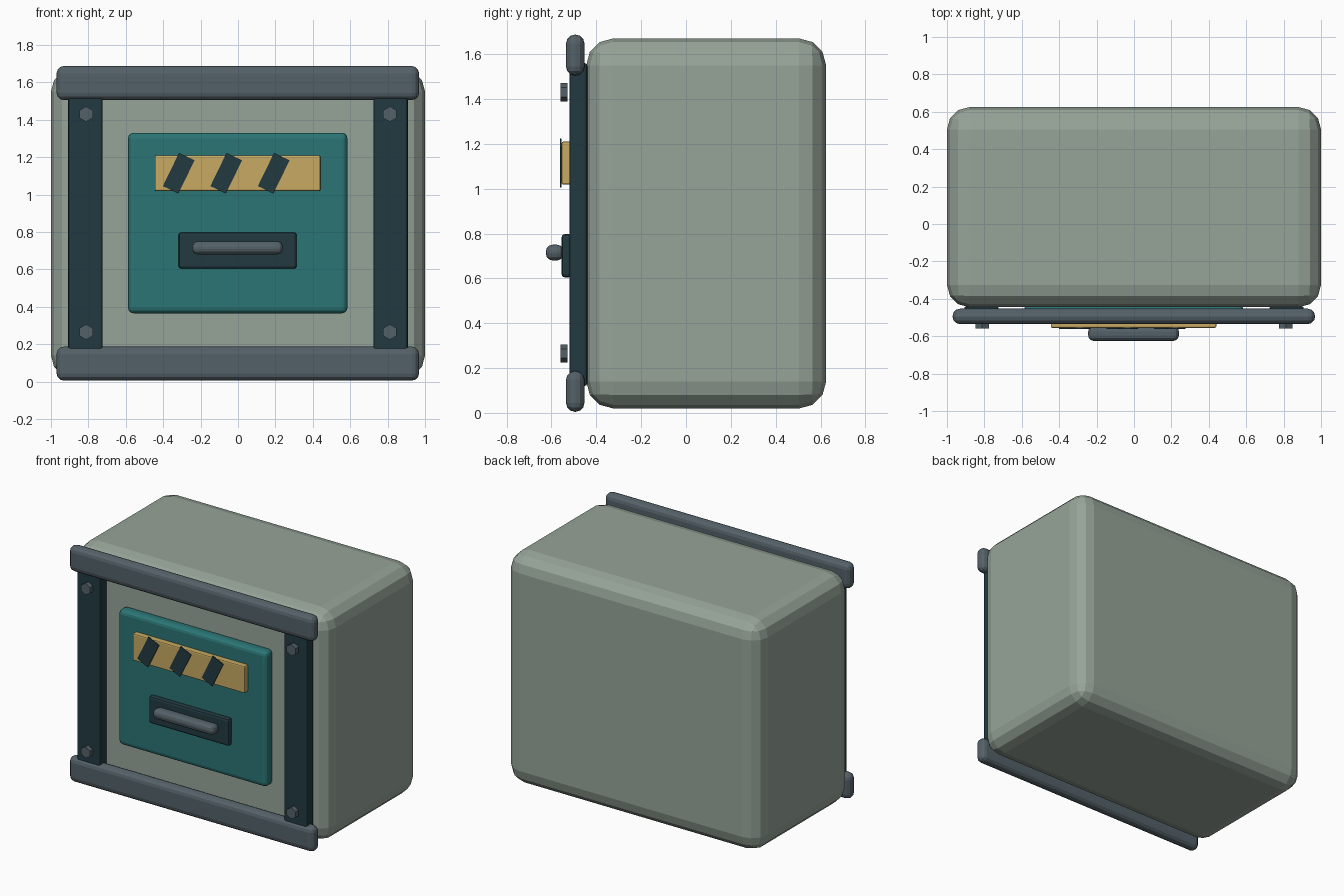
import bpy
import math

if "Cube" in bpy.data.objects:
    bpy.data.objects.remove(bpy.data.objects["Cube"])


def material(name, rgb):
    m = bpy.data.materials.new(name)
    lin = [((c / 255 + 0.055) / 1.055) ** 2.4 for c in rgb]
    m.diffuse_color = (*lin, 1)
    m.use_nodes = True
    m.node_tree.nodes["Principled BSDF"].inputs["Base Color"].default_value = m.diffuse_color
    return m


SAGE = material("sage_paint", (150, 164, 152))
STEEL = material("grey_steel", (84, 97, 104))
DARK = material("dark_slate", (34, 58, 65))
TEAL = material("teal_paint", (43, 117, 117))
YELLOW = material("warning_yellow", (200, 170, 98))


def finish(ob, name, mat, bevel=0, segments=2):
    """Name, colour and round the edges of a part."""
    ob.name = name
    ob.data.materials.append(mat)
    if bevel:
        b = ob.modifiers.new("rounded_edges", 'BEVEL')
        b.width = bevel
        b.segments = segments
        b.limit_method = 'ANGLE'
    return ob


def box(name, x, y, z, mat, bevel=0, segments=2):
    """Box from its (min, max) range on each axis."""
    bpy.ops.mesh.primitive_cube_add(size=1, location=[sum(r) / 2 for r in (x, y, z)])
    ob = bpy.context.object
    ob.scale = [r[1] - r[0] for r in (x, y, z)]
    bpy.ops.object.transform_apply(location=False, rotation=False, scale=True)
    return finish(ob, name, mat, bevel, segments)


# Main cabinet
box("cabinet_body", (-1, 1), (-0.445, 0.625), (0.02, 1.67), SAGE, 0.12, 3)

# Horizontal rails of the front frame
for name, z in (("bottom_rail", (0.005, 0.187)), ("top_rail", (1.505, 1.687))):
    box(name, (-0.97, 0.968), (-0.535, -0.453), z, STEEL, 0.039, 3)

# Upright posts and their hexagonal bolts
for side, s in (("left", -1), ("right", 1)):
    cx = s * 0.816
    box(side + "_post", (cx - 0.092, cx + 0.092), (-0.52, -0.44), (0.12, 1.56), DARK, 0.012)
    for level, z in (("lower", 0.265), ("upper", 1.43)):
        bpy.ops.mesh.primitive_cylinder_add(vertices=6, radius=0.041, depth=0.032,
                                            location=(s * 0.812, -0.544, z),
                                            rotation=(math.pi / 2, 0, 0))
        finish(bpy.context.object, f"{side}_{level}_bolt", STEEL)

# Door panel
box("door_panel", (-0.588, 0.585), (-0.516, -0.43), (0.365, 1.33), TEAL, 0.03, 3)

# Warning label with slanted stripes
box("warning_label", (-0.445, 0.44), (-0.555, -0.51), (1.018, 1.21), YELLOW, 0.008)
for i in range(3):
    cx = -0.317 + i * 0.254
    stripe = box(f"label_stripe_{i + 1}", (cx - 0.046, cx + 0.046),
                 (-0.562, -0.5545), (1.015, 1.213), DARK)
    stripe.rotation_euler.y = math.radians(26)

# Handle plate and grip
box("handle_plate", (-0.318, 0.314), (-0.555, -0.51), (0.604, 0.798), DARK, 0.015)
box("handle_grip", (-0.245, 0.24), (-0.625, -0.545), (0.68, 0.75), STEEL, 0.03, 3)
